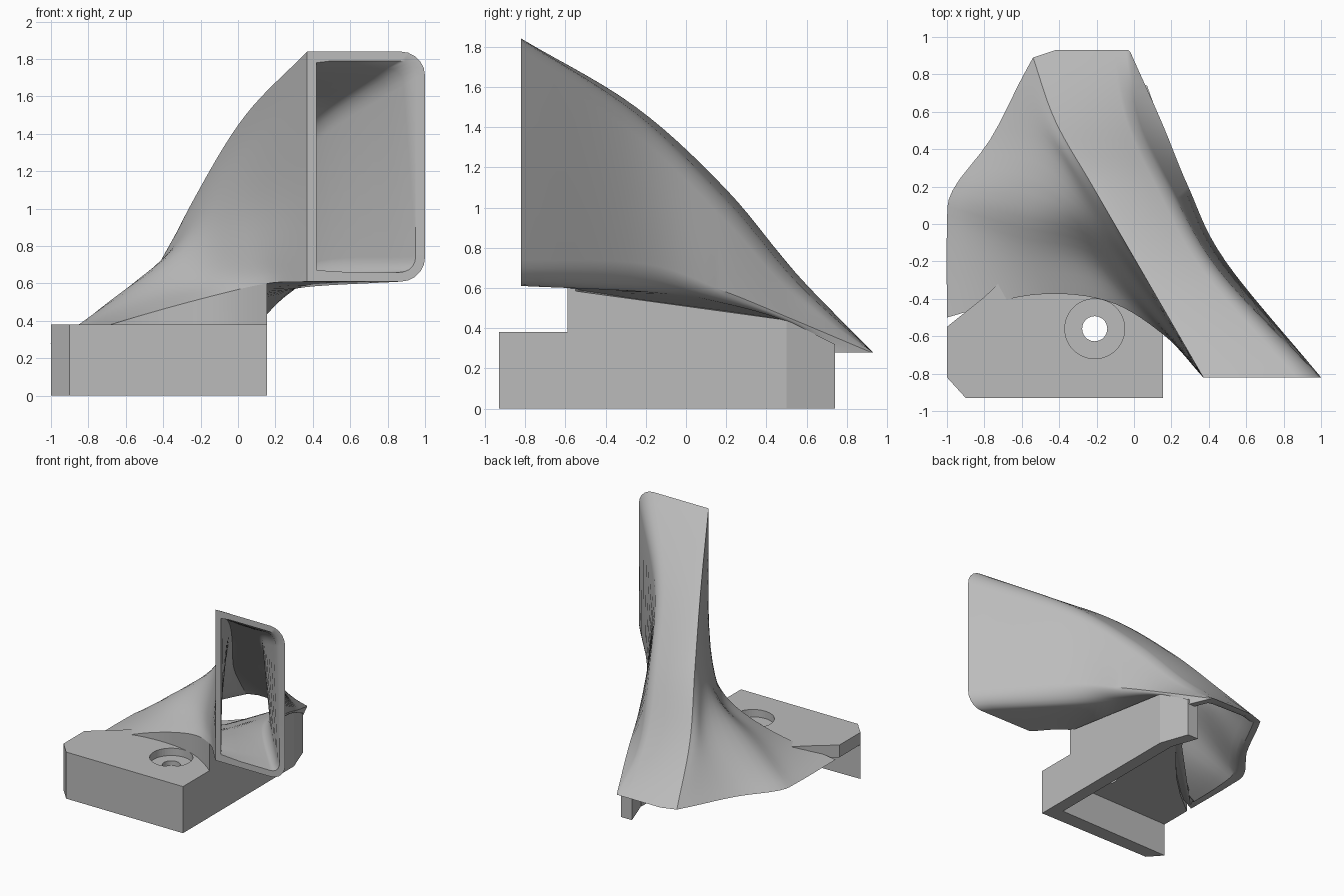
import bpy, bmesh, math
from mathutils import Vector

cube = bpy.data.objects.get("Cube")
if cube:
    bpy.data.objects.remove(cube, do_unlink=True)

# Single plain grey material
grey = bpy.data.materials.new("plain grey")
grey.use_nodes = True
COLOUR = (0.5, 0.5, 0.5, 1)
grey.diffuse_color = COLOUR
grey.node_tree.nodes["Principled BSDF"].inputs["Base Color"].default_value = COLOUR


def add_object(name, bm, smooth=False):
    mesh = bpy.data.meshes.new(name)
    bm.to_mesh(mesh)
    bm.free()
    mesh.materials.append(grey)
    obj = bpy.data.objects.new(name, mesh)
    bpy.context.scene.collection.objects.link(obj)
    if smooth:
        bpy.ops.object.select_all(action='DESELECT')
        obj.select_set(True)
        bpy.context.view_layer.objects.active = obj
        bpy.ops.object.shade_smooth_by_angle(angle=math.radians(35))
    return obj


def bridge(name, sections, smooth=False):
    """Closed solid through a row of matching sections."""
    bm = bmesh.new()
    rings = [[bm.verts.new(co) for co in section] for section in sections]
    count = len(rings[0])
    bm.faces.new(rings[0])
    bm.faces.new(rings[-1])
    for low, high in zip(rings, rings[1:]):
        for i in range(count):
            k = (i + 1) % count
            bm.faces.new((low[i], low[k], high[k], high[i]))
    bmesh.ops.recalc_face_normals(bm, faces=bm.faces)
    return add_object(name, bm, smooth)


def prism(name, outline, low, high):
    return bridge(name, [[(x, y, z) for x, y in outline] for z in (low, high)])


# Mounting bracket: top plate, front skirt and side wall
SIDE, IN = .155, .05
plate = prism("mounting_plate",
              [(-.9, -.93), (IN, -.93), (IN, .5), (-.28, .17), (-.6, -.2),
               (-.8, -.39), (-1, -.55), (-1, -.82)], .28, .38)
prism("front_skirt", [(-.9, -.93), (IN, -.93), (IN, -.8), (-1, -.82)], 0, .28)
prism("side_wall", [(IN, -.93), (SIDE, -.93), (SIDE, .5), (IN, .5)], 0, .38)

# Raised support under the duct, mitred at the front, and the angled wall end
bridge("duct_support", [[(x, front, .3), (x, .5, .3), (x, .5, .44), (x, front, .59)]
                        for x, front in ((SIDE, -.59), (IN, -.5))])
bridge("side_wall_end", [[(x, y, 0), (x - .1, y, 0), (x - .1, y, top), (x, y, top)]
                         for x, y, top in ((SIDE, .5, .44), (.07, .74, .32))])

# Screw hole with counterbore
for name, radius, bottom in (("screw_hole_cutter", .067, .2), ("counterbore_cutter", .16, .32)):
    ring = [(-.21 + radius * math.cos(a * math.tau / 48),
             -.56 + radius * math.sin(a * math.tau / 48)) for a in range(48)]
    cutter = prism(name, ring, bottom, .5)
    cutter.hide_render = True
    cutter.hide_viewport = True
    cutter.display_type = 'WIRE'
    cut = plate.modifiers.new(name, 'BOOLEAN')
    cut.operation = 'DIFFERENCE'
    cut.solver = 'EXACT'
    cut.object = cutter

# Duct rails: inlet (x, z), three points between, outlet (x, y)
INLET_Y, OUTLET_Z, WALL, STEPS, RADIUS = -.82, .28, .05, 28, .13
TOP_AND_RIGHT = [
    ((.5, 1.84), (.11, -.25, 1.5), (-.13, .2, 1.09), (-.32, .55, .67), (-.42, .93)),
    ((.87, 1.84), (.37, -.25, 1.47), (.12, .2, 1.04), (-.04, .55, .63), (-.12, .93)),
    ((1, 1.71), (.46, -.25, 1.36), (.2, .2, .93), (.04, .55, .55), (-.03, .93)),
    ((1, .74), (.49, -.2, .72), (.29, .2, .58), (.15, .54, .44), (-.02, .92)),
    ((.87, .61), (.36, -.2, .58), (.22, .15, .53), (.14, .48, .44), (.06, .74)),
    ((.6, .61), (.24, -.4, .59), (.05, -.2, .5), (-.1, 0, .41), (-.28, .17)),
]
LEFT = [
    ((.37, .61), (.155, -.59, .6), (-.15, -.41, .53), (-.55, -.38, .42), (-1, -.5)),
    ((.37, .85), (.06, -.45, .74), (-.22, -.2, .62), (-.6, -.13, .48), (-1, -.02)),
    ((.37, 1.15), (.03, -.32, .98), (-.25, -.02, .8), (-.6, .1, .57), (-.97, .18)),
    ((.37, 1.5), (.03, -.27, 1.22), (-.24, .1, .93), (-.48, .38, .63), (-.77, .45)),
    ((.37, 1.7), (.04, -.26, 1.37), (-.23, .16, 1.02), (-.44, .49, .67), (-.61, .76)),
    ((.37, 1.84), (.04, -.25, 1.5), (-.22, .2, 1.08), (-.42, .55, .67), (-.54, .89)),
]


def spline(points, steps):
    """Smooth curve passing through all the points."""
    p = [2 * points[0] - points[1], *points, 2 * points[-1] - points[-2]]
    spans = len(p) - 3
    curve = []
    for j in range(steps + 1):
        s = j / steps * spans
        i = min(int(s), spans - 1)
        t = s - i
        a, b, c, d = p[i:i + 4]
        curve.append((2 * b + (c - a) * t + (2 * a - 5 * b + 4 * c - d) * t * t
                      + (3 * b - a - 3 * c + d) * t ** 3) / 2)
    return curve


def sweep(rail):
    first, *middle, last = rail
    return spline([Vector((first[0], INLET_Y, first[1])), *map(Vector, middle),
                   Vector((last[0], last[1], OUTLET_Z))], STEPS)


def rounding(one, two, x, z):
    """Extra rails that round a corner, fading out towards the outlet."""
    rails = []
    for step in range(1, 5):
        angle = step * math.pi / 10
        f = .5 + (math.sin(angle) - math.cos(angle)) / 2
        bulge = Vector((x, 0, z)) * RADIUS * (math.sin(angle) + math.cos(angle) - 1) / 2
        rails.append([a.lerp(b, f) + bulge * (1 - j / STEPS)
                      for j, (a, b) in enumerate(zip(one, two))])
    return rails


curves = [sweep(r) for r in TOP_AND_RIGHT]
left = [sweep(r) for r in LEFT]
curves[4:4] = rounding(curves[3], curves[4], 1, -1)
curves[2:2] = rounding(curves[1], curves[2], 1, 1)
curves += map(list, zip(*(spline(ring, 20) for ring in zip(*left))))

# Foot closing the gap between the duct's lower edge and the plate
back = Vector((0, .04, 0))
bridge("duct_foot", [[Vector((c.x, c.y, .3)), c, c + back, Vector((c.x, c.y, .3)) + back]
                     for c in left[0] if c.x < .16 and c.z > .38], smooth=True)

# Outer skin
bm = bmesh.new()
outer = [[bm.verts.new(co) for co in curve] for curve in curves]
total = len(outer)


def skin(grid, flip):
    for i in range(total):
        a, b = grid[i], grid[(i + 1) % total]
        for j in range(STEPS):
            quad = (a[j], b[j], b[j + 1], a[j + 1])
            bm.faces.new(quad[::-1] if flip else quad)


skin(outer, False)
bm.normal_update()

# Inner skin, keeping both open ends flat
inner = []
for row in outer:
    line = []
    for j, vert in enumerate(row):
        n = vert.normal.copy()
        if j == 0:
            n.y = 0
        if j == STEPS:
            n.z = 0
        n.normalize()
        line.append(vert.co - n * WALL * min(vert.calc_shell_factor(), 1.4))
    inner.append(line)
inner = [[bm.verts.new(co) for co in line] for line in inner]
skin(inner, True)

# Rims at the inlet and outlet
for i in range(total):
    k = (i + 1) % total
    bm.faces.new((outer[k][0], outer[i][0], inner[i][0], inner[k][0]))
    bm.faces.new((outer[i][-1], outer[k][-1], inner[k][-1], inner[i][-1]))
add_object("air_duct", bm, smooth=True)
